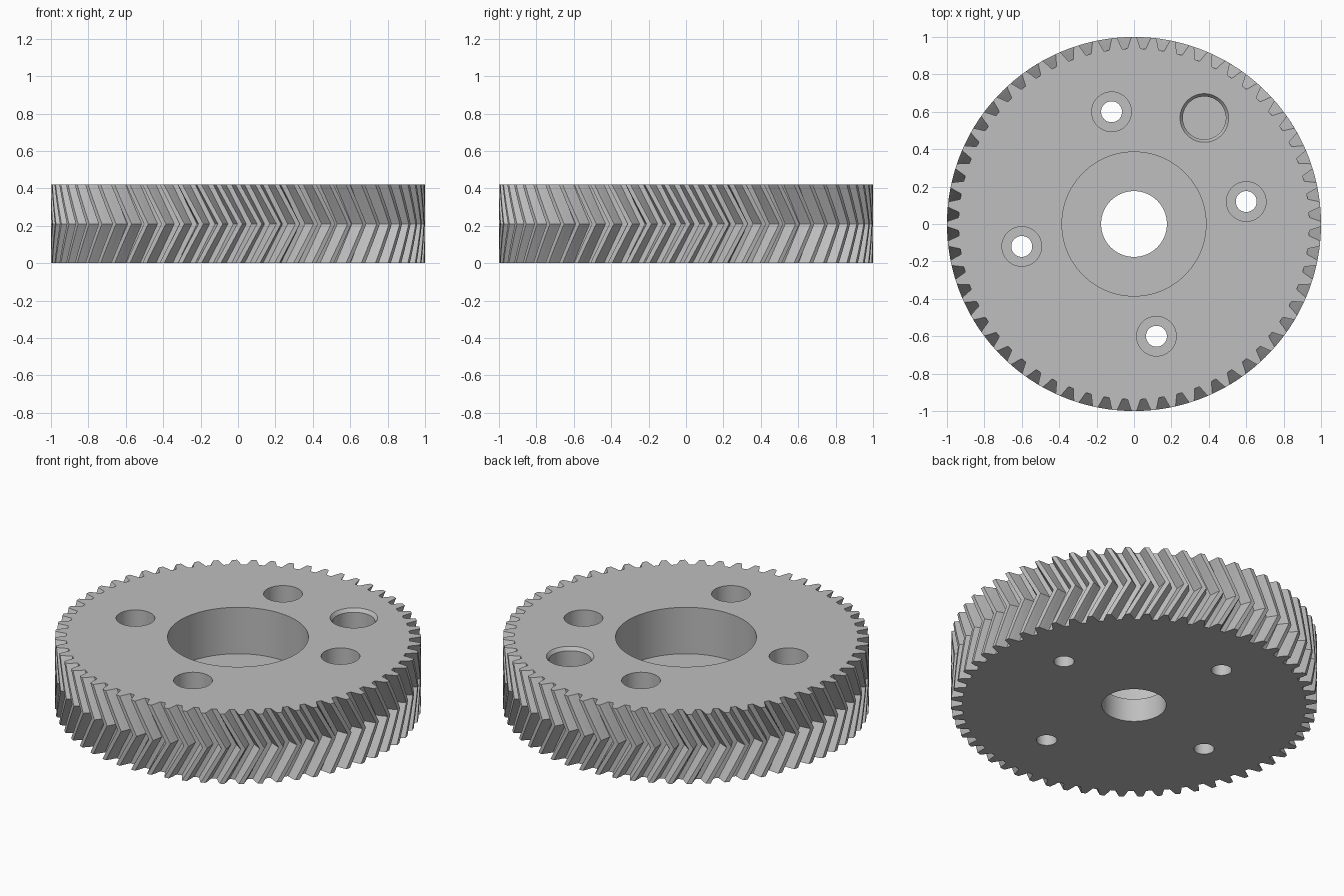
import bpy, bmesh, math

TEETH = 60
HEIGHT = 0.42
TWIST = 0.115          # rotation of the mid plane, in radians
STEPS = 4              # slices in each half
FLOOR = 0.14           # height of the counterbore shoulders
PITCH = 2 * math.pi / TEETH

cube = bpy.data.objects.get("Cube")
if cube:
    bpy.data.objects.remove(cube, do_unlink=True)

grey = bpy.data.materials.new("machined_grey")
grey.use_nodes = True
colour = (0.52, 0.52, 0.52, 1)
grey.diffuse_color = colour
grey.node_tree.nodes["Principled BSDF"].inputs["Base Color"].default_value = colour


def loft(name, rings):
    """Skin a stack of equal closed rings and cap both ends."""
    bm = bmesh.new()
    loops = [[bm.verts.new(p) for p in ring] for ring in rings]
    n = len(loops[0])
    for low, high in zip(loops, loops[1:]):
        for i in range(n):
            j = (i + 1) % n
            bm.faces.new((low[i], low[j], high[j], high[i]))
    bm.faces.new(loops[0][::-1])
    bm.faces.new(loops[-1])
    bmesh.ops.recalc_face_normals(bm, faces=bm.faces)
    mesh = bpy.data.meshes.new(name)
    bm.to_mesh(mesh)
    bm.free()
    mesh.materials.append(grey)
    obj = bpy.data.objects.new(name, mesh)
    bpy.context.collection.objects.link(obj)
    return obj


def stepped_cutter(name, x, y, profile, sides=64):
    """Round cutter from (radius, height) pairs."""
    angles = [2 * math.pi * i / sides for i in range(sides)]
    return loft(name, [[(x + r * math.cos(a), y + r * math.sin(a), z) for a in angles]
                       for r, z in profile])


# Tooth outline: half angle and radius from root to tip, mirrored
flank = [(0.037, 0.938), (0.031, 0.952), (0.025, 0.97), (0.019, 0.986), (0.013, 1.0)]
tooth = [(-a, r) for a, r in flank] + [(a, r) for a, r in reversed(flank)]
outline = [(t * PITCH + a, r) for t in range(TEETH) for a, r in tooth]

# Herringbone body: twists forward to the mid plane, then back
rings = []
for s in range(2 * STEPS + 1):
    turn = TWIST * (1 - abs(s - STEPS) / STEPS)
    z = HEIGHT * s / (2 * STEPS)
    rings.append([(r * math.cos(a + turn), r * math.sin(a + turn), z) for a, r in outline])
gear = loft("herringbone_gear", rings)

# Centre bore with its wide counterbore
above, below = HEIGHT + 0.1, -0.1


def counterbore(bore, wide):
    return [(bore, below), (bore, FLOOR), (wide, FLOOR), (wide, above)]


cutters = [stepped_cutter("centre_bore", 0, 0, counterbore(0.176, 0.385), 96)]

# Four counterbored bolt holes, a quarter turn apart
x, y = 0.6, 0.12
for i in range(4):
    cutters.append(stepped_cutter("bolt_hole", x, y, counterbore(0.056, 0.106), 48))
    x, y = -y, x

# Blind pocket with a chamfered rim
cutters.append(stepped_cutter("blind_pocket", 0.376, 0.567, [
    (0.115, FLOOR), (0.115, HEIGHT - 0.02), (0.13, HEIGHT), (0.13, above)]))

# Cut every hole and drop the cutters
bpy.context.view_layer.objects.active = gear
gear.select_set(True)
for cutter in cutters:
    cutter.hide_render = True
    mod = gear.modifiers.new("cut", 'BOOLEAN')
    mod.operation = 'DIFFERENCE'
    mod.solver = 'EXACT'
    mod.object = cutter
    bpy.ops.object.modifier_apply(modifier=mod.name)
    bpy.data.objects.remove(cutter, do_unlink=True)

bpy.ops.object.shade_smooth_by_angle(angle=math.radians(20))
